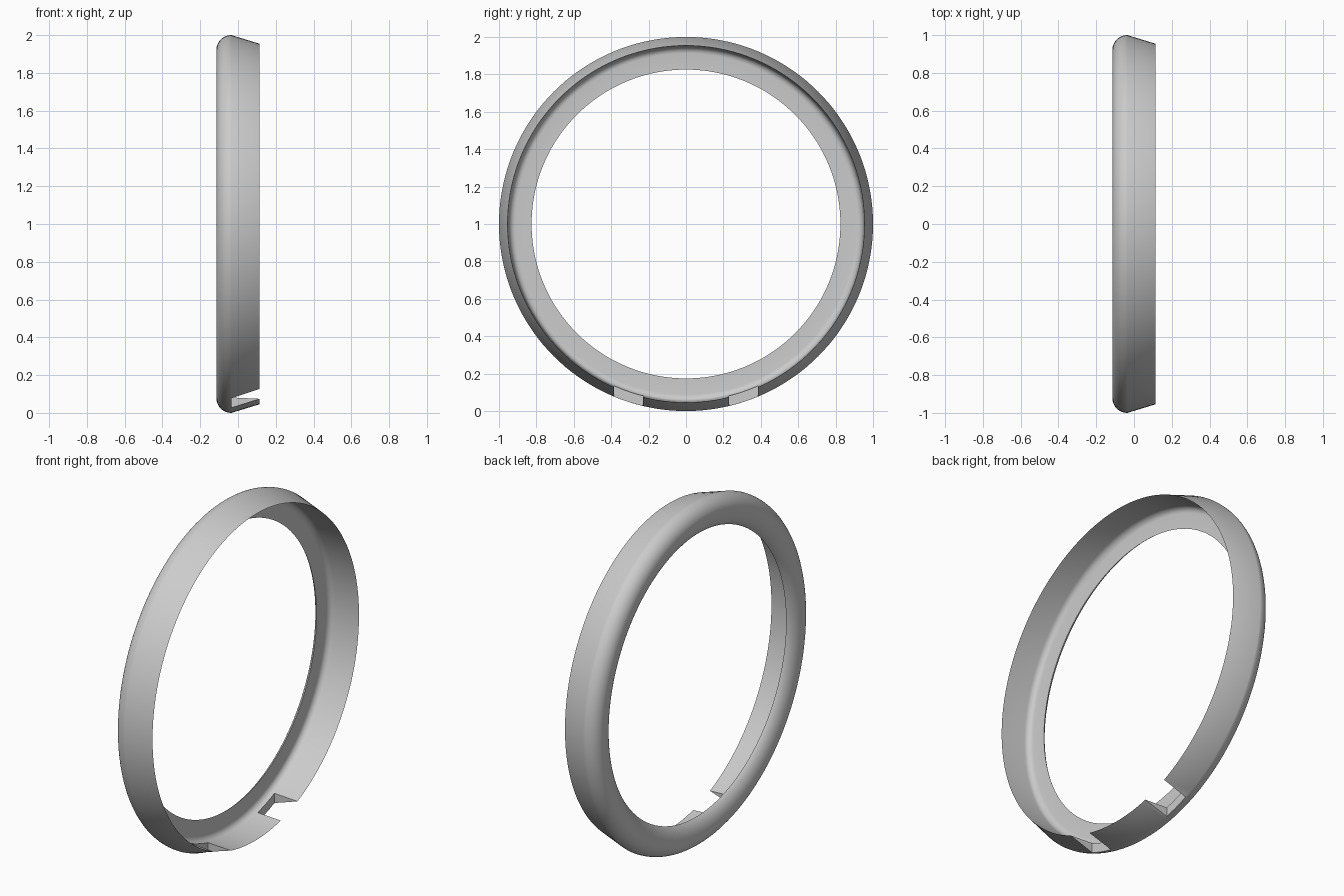
import bpy, bmesh, math
from mathutils import Vector

cube = bpy.data.objects.get("Cube")
if cube:
    bpy.data.objects.remove(cube, do_unlink=True)

grey = bpy.data.materials.new("light_grey")
grey.use_nodes = True
colour = (0.6, 0.6, 0.6, 1)
grey.diffuse_color = colour
grey.node_tree.nodes["Principled BSDF"].inputs["Base Color"].default_value = colour


def arc(cx, cr, ax, ar, start, end, steps):
    """Points (x, radius) along an elliptical arc, angles in degrees."""
    angles = [math.radians(start + (end - start) * i / steps) for i in range(steps + 1)]
    return [(cx + ax * math.cos(a), cr + ar * math.sin(a)) for a in angles]


# Cross-section: tapered lip, rounded rim, flat inner floor, fillet
profile = [(0.115, 0.954)]
profile += arc(-0.035, 0.92, 0.08, 0.08, 90, 180, 12)
profile += arc(-0.035, 0.92, 0.08, 0.105, 180, 244, 10)[1:]
profile += arc(-0.035, 0.912, 0.035, 0.035, 180, 90, 6)

# Ring: spin the closed cross-section around the x axis
bm = bmesh.new()
verts = [bm.verts.new((x, 0, 1 + r)) for x, r in profile]
edges = [bm.edges.new((v, verts[(i + 1) % len(verts)])) for i, v in enumerate(verts)]
bmesh.ops.spin(bm, geom=verts + edges, cent=Vector((0, 0, 1)), axis=Vector((1, 0, 0)),
               angle=math.tau, steps=144, use_duplicate=False)
bmesh.ops.remove_doubles(bm, verts=bm.verts, dist=0.0001)
bmesh.ops.recalc_face_normals(bm, faces=bm.faces)
mesh = bpy.data.meshes.new("ring")
bm.to_mesh(mesh)
bm.free()
mesh.materials.append(grey)
ring = bpy.data.objects.new("ring", mesh)
bpy.context.collection.objects.link(ring)
bpy.context.view_layer.objects.active = ring

# Two notches through the lip, either side of the bottom tab
for side in (-1, 1):
    bpy.ops.mesh.primitive_cube_add(size=1, location=(0.083, side * 0.3075, 0.1))
    cutter = bpy.context.object
    cutter.name = "notch_cutter"
    cutter.scale = (0.234, 0.155, 0.4)
    cutter.hide_render = True
    cutter.data.materials.append(grey)
    bpy.context.view_layer.objects.active = ring
    cut = ring.modifiers.new("notch", 'BOOLEAN')
    cut.operation = 'DIFFERENCE'
    cut.solver = 'EXACT'
    cut.object = cutter
    bpy.ops.object.modifier_apply(modifier=cut.name)
    bpy.data.objects.remove(cutter, do_unlink=True)

bpy.ops.object.select_all(action='DESELECT')
ring.select_set(True)
bpy.context.view_layer.objects.active = ring
bpy.ops.object.shade_smooth_by_angle(angle=math.radians(30))
